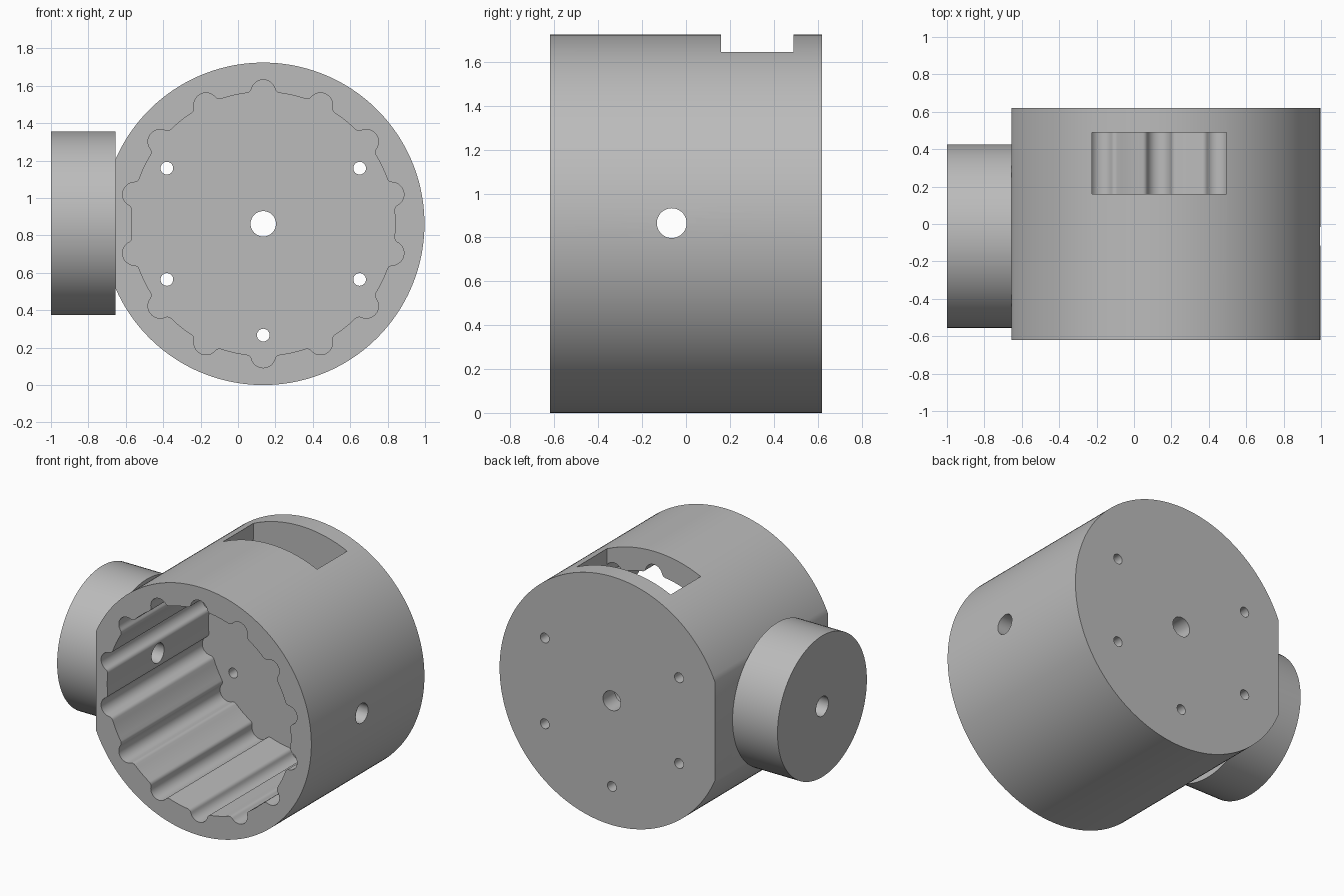
import bpy, bmesh, math
from mathutils import Vector

if "Cube" in bpy.data.objects:
    bpy.data.objects.remove(bpy.data.objects["Cube"])

CX, CZ, R = 0.135, 0.862, 0.862      # main housing axis and radius
HUB_Y = -0.065                       # side hub axis
FLAT_X = -0.655                      # flat on the side of the housing

grey = bpy.data.materials.new("plain grey")
grey.use_nodes = True
grey.diffuse_color = (0.5, 0.5, 0.5, 1)
grey.node_tree.nodes["Principled BSDF"].inputs["Base Color"].default_value = (0.5, 0.5, 0.5, 1)


def arc(cu, cv, r, a0, a1, n):
    """n + 1 points along an arc."""
    angles = [a0 + (a1 - a0) * i / n for i in range(n + 1)]
    return [(cu + r * math.cos(a), cv + r * math.sin(a)) for a in angles]


def circle(cu, cv, r, n):
    return arc(cu, cv, r, 0, math.tau, n)[:-1]


def prism(name, outline, start, end, axis):
    """Extrude a closed outline along x or y."""
    def place(u, v, d):
        return (u, d, v) if axis == "y" else (d, u, v)
    bm = bmesh.new()
    base = bm.faces.new([bm.verts.new(place(u, v, start)) for u, v in outline])
    moved = bmesh.ops.extrude_face_region(bm, geom=[base], use_keep_orig=True)["geom"]
    verts = [g for g in moved if isinstance(g, bmesh.types.BMVert)]
    bmesh.ops.translate(bm, verts=verts, vec=Vector(place(0, 0, end - start)))
    bmesh.ops.recalc_face_normals(bm, faces=bm.faces)
    mesh = bpy.data.meshes.new(name)
    bm.to_mesh(mesh)
    bm.free()
    mesh.materials.append(grey)
    ob = bpy.data.objects.new(name, mesh)
    bpy.context.collection.objects.link(ob)
    return ob


def cut(target, cutter):
    mod = target.modifiers.new("cut", "BOOLEAN")
    mod.operation, mod.solver, mod.object = "DIFFERENCE", "EXACT", cutter
    bpy.context.view_layer.objects.active = target
    bpy.ops.object.modifier_apply(modifier=mod.name)


def fluted_outline(wall=0.705, lobe=0.065, fillet=0.03, count=14):
    """Round bore with rounded lobes, blended into the wall."""
    outer = wall + fillet
    spread = math.acos((wall ** 2 + outer ** 2 - (lobe + fillet) ** 2) / (2 * wall * outer))
    step = math.tau / count
    # One lobe pointing along +u, traced counter-clockwise
    fu, fv = outer * math.cos(spread), outer * math.sin(spread)
    toward = math.atan2(-fv, wall - fu) % math.tau      # upper blend to lobe centre
    lobe_end = toward - math.pi
    unit = arc(wall, 0, lobe, -lobe_end, lobe_end, 16)
    unit += arc(fu, fv, fillet, toward, spread + math.pi, 5)[1:]
    lower = [(u, -v) for u, v in reversed(unit[17:])]
    unit = lower + unit
    unit += arc(0, 0, wall, spread, step - spread, 6)[1:-1]
    points = []
    for i in range(count):
        a = math.pi / 2 + i * step
        c, s = math.cos(a), math.sin(a)
        points += [(CX + u * c - v * s, CZ + u * s + v * c) for u, v in unit]
    return points


# Main housing: a drum with one flat side
half = math.acos((CX - FLAT_X) / R)
housing = prism("housing", arc(CX, CZ, R, half - math.pi, math.pi - half, 144), -0.62, 0.62, "y")

# Side hub against the flat
hub = prism("side_hub", circle(HUB_Y, CZ + 0.003, 0.49, 96), -1.0, FLAT_X, "x")

# Cutters: fluted bore, top window, axle holes and bolt holes
bore = prism("bore_cutter", fluted_outline(), -1.0, 0.49, "y")
window = prism("window_cutter", [(CX - 0.36, 1.2), (CX + 0.36, 1.2), (CX + 0.36, 2), (CX - 0.36, 2)],
               0.16, 0.49, "y")
cross_hole = prism("cross_hole_cutter", circle(HUB_Y, CZ + 0.003, 0.068, 32), -1.5, 1.5, "x")
drills = [prism("axle_hole_cutter", circle(CX, CZ, 0.068, 32), 0.3, 1.0, "y")]
for i in range(1, 6):
    a = math.pi / 2 + i * math.pi / 3
    drills.append(prism("bolt_hole_cutter",
                        circle(CX + 0.595 * math.cos(a), CZ + 0.595 * math.sin(a), 0.034, 24),
                        0.3, 1.0, "y"))

for cutter in [bore, window, cross_hole] + drills:
    cut(housing, cutter)
cut(hub, cross_hole)
for cutter in [bore, window, cross_hole] + drills:
    bpy.data.objects.remove(cutter)

# Smooth curved walls, crisp rims
for ob in bpy.context.view_layer.objects:
    ob.select_set(ob in (housing, hub))
bpy.context.view_layer.objects.active = housing
bpy.ops.object.shade_smooth_by_angle(angle=math.radians(30))
